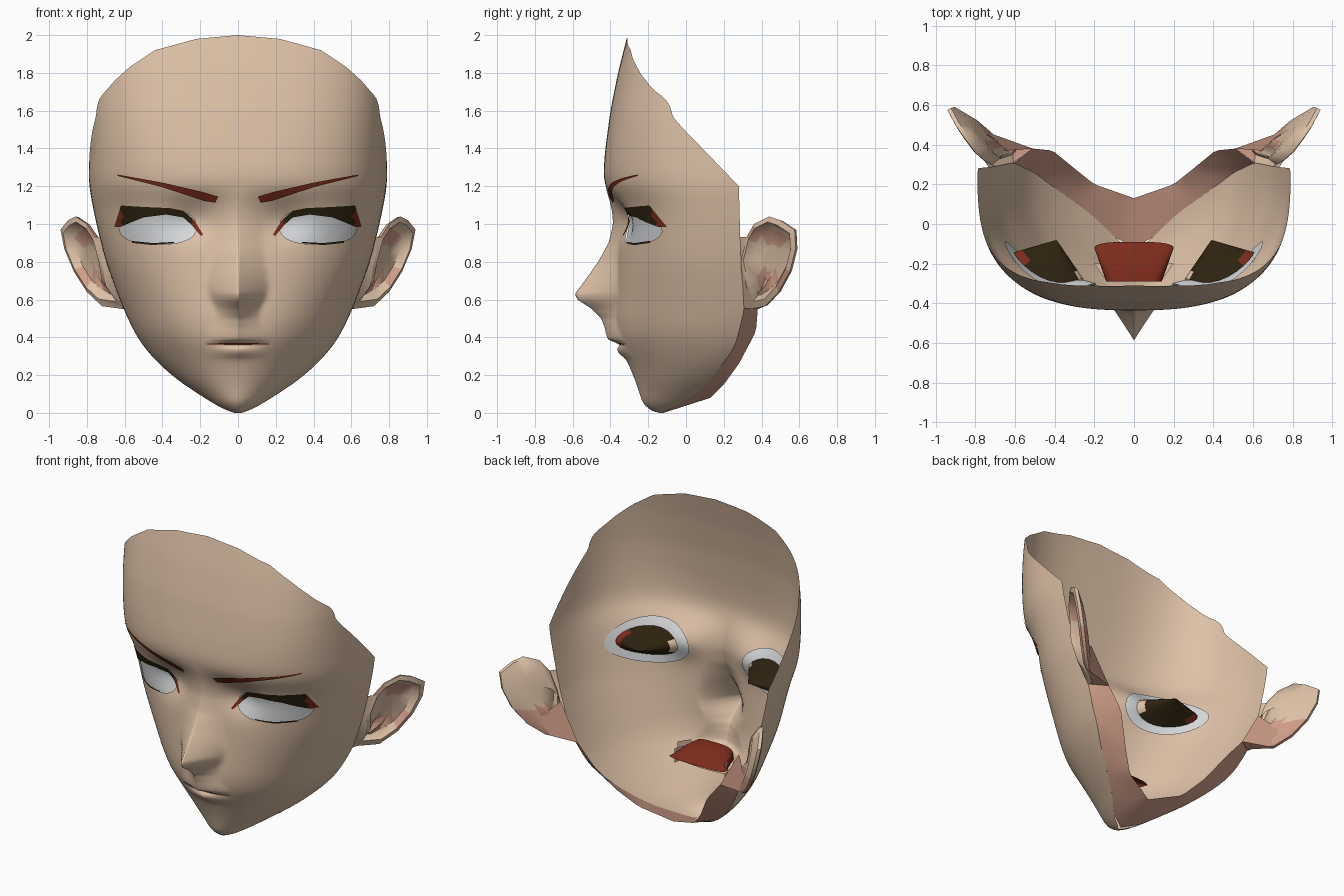
import bpy, bmesh, math
from mathutils import Vector

if "Cube" in bpy.data.objects:
    bpy.data.objects.remove(bpy.data.objects["Cube"])

def material(name, r, g, b):
    m = bpy.data.materials.new(name)
    m.diffuse_color = (r, g, b, 1)
    m.use_nodes = True
    m.node_tree.nodes["Principled BSDF"].inputs["Base Color"].default_value = m.diffuse_color
    return m

SKIN = material("skin", .73, .535, .385)
PINK = material("shaded pink skin", .63, .34, .25)
WHITE = material("eye white", .68, .69, .71)
BROWN = material("dark brown", .026, .016, .005)
RED = material("dark red", .2, .024, .011)

def make(name, verts, faces, mats, rule=None):
    """Half part, mirrored across x = 0."""
    me = bpy.data.meshes.new(name)
    me.from_pydata([tuple(v) for v in verts], [], faces)
    for m in mats:
        me.materials.append(m)
    bm = bmesh.new()
    bm.from_mesh(me)
    bmesh.ops.remove_doubles(bm, verts=bm.verts, dist=1e-5)
    for f in bm.faces:
        f.material_index = rule(f.calc_center_median()) if rule else 0
    bm.to_mesh(me)
    bm.free()
    ob = bpy.data.objects.new(name, me)
    bpy.context.collection.objects.link(ob)
    bpy.ops.object.select_all(action='DESELECT')
    bpy.context.view_layer.objects.active = ob
    ob.select_set(True)
    bpy.ops.object.shade_smooth_by_angle(angle=math.radians(50))
    ob.modifiers.new("mirror", 'MIRROR')
    return ob

def grid(rows, cols, closed=False):
    out = []
    for r in range(rows - 1):
        for c in range(cols if closed else cols - 1):
            d = (c + 1) % cols
            out.append((r*cols + c, r*cols + d, (r+1)*cols + d, (r+1)*cols + c))
    return out

def table(*p, soft=0):
    def f(x):
        if x <= p[0][0]:
            return p[0][1]
        for (a, u), (b, v) in zip(p, p[1:]):
            if x <= b:
                return u + (v - u) * (x - a) / (b - a)
        return p[-1][1]
    def g(x):
        h = min(soft, .5*x, max(0, 2 - x))
        return sum((5 - abs(k)) * f(x + k*h/4) for k in range(-4, 5)) / 25
    return g if soft else f

# Head profiles as functions of height
width = table((0, .02), (.02, .075), (.05, .13), (.1, .21), (.2, .36), (.35, .505), (.45, .56),
              (.55, .607), (.8, .7), (1, .75), (1.2, .79), (2, .79), soft=.1)
front = table((0, -.14), (.01, -.18), (.05, -.23), (.15, -.26), (.25, -.3), (.34, -.345), (.4, -.37),
              (.5, -.38), (.7, -.37), (.9, -.36), (1, -.355), (1.1, -.375), (1.2, -.43),
              (1.28, -.437), (1.4, -.427), (1.6, -.4), (1.8, -.36), (2, -.31), soft=.06)
back = table((0, -.12), (.1, .05), (.2, .15), (.35, .26), (.55, .31), (.8, .29), (1.2, .28), soft=.06)
power = table((0, 1.8), (.3, 1.9), (.6, 2.2), (1, 2.5), (1.2, 2.6), (1.5, 3), soft=.2)
bump = table((.28, 0), (.32, .025), (.345, .02), (.36, -.01), (.375, .02), (.385, .05), (.45, .055),
             (.5, .07), (.55, .12), (.6, .2), (.63, .215), (.7, .165), (.8, .1), (.9, .05),
             (1, .03), (1.1, .02), (1.2, 0), soft=.01)
bump_w = table((.3, .18), (.4, .18), (.45, .13), (.5, .11), (.55, .12), (.63, .16), (.7, .165), (.9, .13), soft=.05)
edge_y = table((1.2, .28), (1.5, -.01), (1.6, -.1))
edge_x = table((1.6, .757), (1.67, .73), (1.76, .652), (1.83, .575), (1.92, .44), (1.98, .22), (2, 0))

def recess(x, z):
    return .045 * math.exp(-((x - .25)/.12)**2 - ((z - 1.02)/.1)**2)

def surface(x, z):
    x = abs(x)
    n, yb = power(z), back(z)
    f = min(1, x / width(z))
    y = yb - (yb - front(z)) * (1 - f**n)**(1/n)
    y -= bump(z) * max(0, 1 - x / bump_w(z))**1.15
    return y + recess(x, z)

# Face shell: half grid, open at the back, with an eye hole
zs = [0, .005, .01] + [.02*i for i in range(1, 15)] + [.29 + .01*i for i in range(38)]
zs += [.68 + .02*i for i in range(66)] + [1.99, 1.995, 2]
C = 46
verts = []
for z in zs:
    n, W, yb = power(z), width(z), back(z)
    t_max = math.pi / 2
    if z > 1.2:
        t_y = math.acos(max(0, (yb - max(edge_y(z), -.1)) / (yb - front(z)))**(n/2))
        t_x = math.asin((edge_x(z) / W)**(n/2))
        k = min(1, max(0, (z - 1.54) / .12))
        t_max = t_y + (t_x - t_y) * k
    for c in range(C):
        t = t_max * (c / (C - 1))**1.4
        x = W * math.sin(t)**(2/n)
        y = surface(x, z)
        if x > .3:
            y = yb - (yb - front(z)) * max(0, math.cos(t))**(2/n) + recess(x, z)
        verts.append((x, y, z))
face = make("face_shell", verts, grid(len(zs), C), [SKIN])

EX, EZ = .425, .986
def eye_norm(p):
    return (abs((p.x - EX)/.205)**2.4 + abs((p.z - EZ)/.094)**2.4)**(1/2.4)
bm = bmesh.new()
bm.from_mesh(face.data)
bmesh.ops.delete(bm, geom=[f for f in bm.faces if eye_norm(f.calc_center_median()) < 1], context='FACES')
for v in bm.verts:
    if v.is_boundary and .15 < v.co.x < .69 and abs(v.co.z - EZ) < .15:
        r = eye_norm(v.co)
        x, z = EX + (v.co.x - EX)/r, EZ + (v.co.z - EZ)/r
        v.co = (x, surface(x, z), z)
bm.to_mesh(face.data)
bm.free()

# Under-jaw band from jaw crease to neck opening
ix = table((0, 0), (.3, .2), (.55, .3), (.8, .41), (1, .51))
iy = table((0, .13), (.3, .2), (.55, .28), (.8, .37), (1, .38))
iz = table((0, .08), (.3, .15), (.55, .26), (.8, .43), (1, .55))
verts = []
for i in range(19):
    s = i / 18
    z = .56 * s
    a = Vector((width(z) if i else 0, back(z), z))
    b = Vector((ix(s), iy(s), iz(s)))
    verts += [a.lerp(b, k/4) for k in range(5)]
make("under_jaw", verts, [f[::-1] for f in grid(19, 5)], [PINK])

# Patches laid on the face surface between two (x, z) curves
def patch(name, top, bottom, offset, mats, rule=None, n=20, m=3):
    def along(pts, s):
        f = s * (len(pts) - 1)
        i = min(int(f), len(pts) - 2)
        return Vector(pts[i]).lerp(Vector(pts[i+1]), f - i)
    vs = []
    for k in range(m):
        for i in range(n + 1):
            p = along(bottom, i/n).lerp(along(top, i/n), k/(m - 1))
            vs.append((p.x, surface(p.x, p.y) + offset, p.y))
    return make(name, vs, grid(m, n + 1), mats, rule)

patch("eyebrow", [(.105, 1.145), (.19, 1.17), (.4, 1.219), (.64, 1.262)],
      [(.12, 1.113), (.18, 1.122), (.4, 1.195), (.635, 1.254)], -.01, [RED])
patch("upper_lash",
      [(.185, .945), (.232, 1.02), (.29, 1.07), (.36, 1.084), (.5, 1.09), (.62, 1.098), (.655, .985)],
      [(.195, .935), (.245, .995), (.29, 1.035), (.38, 1.05), (.5, 1.035), (.575, 1.005), (.62, .985)],
      -.004, [BROWN, RED], lambda c: int(c.x < .24 or c.x > .612), 36)
patch("lower_lash", [(.34, .905), (.45, .899), (.56, .91)], [(.34, .899), (.45, .888), (.56, .9)], -.004, [BROWN])
patch("mouth_line", [(0, .369), (.1, .369), (.165, .366)], [(0, .362), (.1, .361), (.165, .362)], -.003, [RED])
arc = [math.pi * (1 - i/24) for i in range(25)]
patch("eye_white", [(.42 + .23*math.cos(a), .99 + .14*math.sin(a)) for a in arc],
      [(.42 + .23*math.cos(a), .99 - .14*math.sin(a)) for a in arc], .014, [WHITE], None, 24, 9)

# Dark hollow cone behind each eye
verts = []
for k in (0, .2, .99):
    for i in range(24):
        a = 2*math.pi*i/24
        x, z = .43 + .175*math.cos(a), .99 + .088*math.sin(a)
        verts.append(Vector((x, surface(x, z) + .02, z)).lerp(Vector((.39, -.08, 1)), k))
make("iris_hollow", verts, grid(3, 24, True) + [tuple(range(48, 72))], [BROWN, RED, SKIN],
     lambda c: 1 if c.x > .545 else 2 if c.x < .295 else 0)

# Mouth: skin flange open above, red cavity bag and teeth
verts = []
for y, w in ((-.27, .15), (-.2, .2)):
    verts += [(w, y, .42), (w, y, .3), (0, y, .29)]
make("mouth_flange", verts, grid(2, 3), [SKIN])
verts = []
for k in range(7):
    h = k / 6
    for i in range(13):
        a = math.pi/2 * i/12
        verts.append((.2*math.sin(a)**.6 * (1 - .3*h), -.29 + .2*(1 - h) * (1 - .15*(1 - math.cos(a))),
                      .36 + .075*math.sin(h*1.57)*math.cos(a)**.5))
make("mouth_cavity", verts, grid(7, 13), [RED])
for name, z0, z1 in (("upper_teeth", .375, .4), ("lower_teeth", .31, .335)):
    arch = [(.18*math.sin(a), -.14 - .14*math.cos(a)) for a in [math.pi/2*i/10 for i in range(11)]]
    make(name, [(x, y, z) for z in (z0, z1) for x, y in arch], grid(2, 11), [SKIN])

# Ears: back rings from the head to the rim, front rings into the hollow
rim = [Vector(p) for p in ((.61, .35, .55), (.72, .42, .565), (.80, .49, .64), (.87, .55, .75), (.92, .58, .87),
       (.94, .575, .97), (.90, .50, 1.02), (.86, .44, 1.04), (.80, .36, 1.0), (.755, .32, .93),
       (.72, .29, .8), (.70, .32, .67))]
centre = Vector((.80, .42, .83))
root = Vector((.63, .36, .70))
out = Vector((.75, -.65, 0))
back_rings = [[root + (p - root)*.45 for p in rim],
              [root + (p - root)*.75 + Vector((-.02, .02, 0)) for p in rim],
              [centre + (p - centre)*.98 - out*.02 for p in rim], rim]
front_rings = [rim] + [[centre + (p - centre)*s + out*d for p in rim]
                       for s, d in ((.86, .008), (.68, -.035), (.3, -.045))]
N = len(rim)
make("ear_back", [p for r in back_rings for p in r], grid(4, N, True), [SKIN, PINK],
     lambda c: int(c.z < .74 and c.y > .36))
make("ear_front", [p for r in front_rings for p in r], grid(4, N, True) + [tuple(range(3*N, 4*N))], [SKIN, PINK],
     lambda c: int((c - centre).length < .17 and (c.z < .74 or c.z > .9 and c.x < .85)))

# Skin joining face edge to ear front, and jaw corner to ear back
join = [Vector((.61, .35, .55)), Vector((.70, .32, .67)), Vector((.72, .29, .8)), Vector((.755, .32, .93))]
verts = []
for p in join:
    z = max(p.z, .555)
    verts += [(width(z), back(z), z), p]
make("ear_front_join", verts, grid(4, 2), [SKIN])
make("ear_back_join", [(.607, .31, .556), (.51, .38, .55), (.72, .425, .567), (.61, .35, .55),
                       (.76, .47, .66), (.64, .37, .78)],
     [(0, 1, 3), (3, 1, 2), (1, 5, 4, 2)], [PINK])
